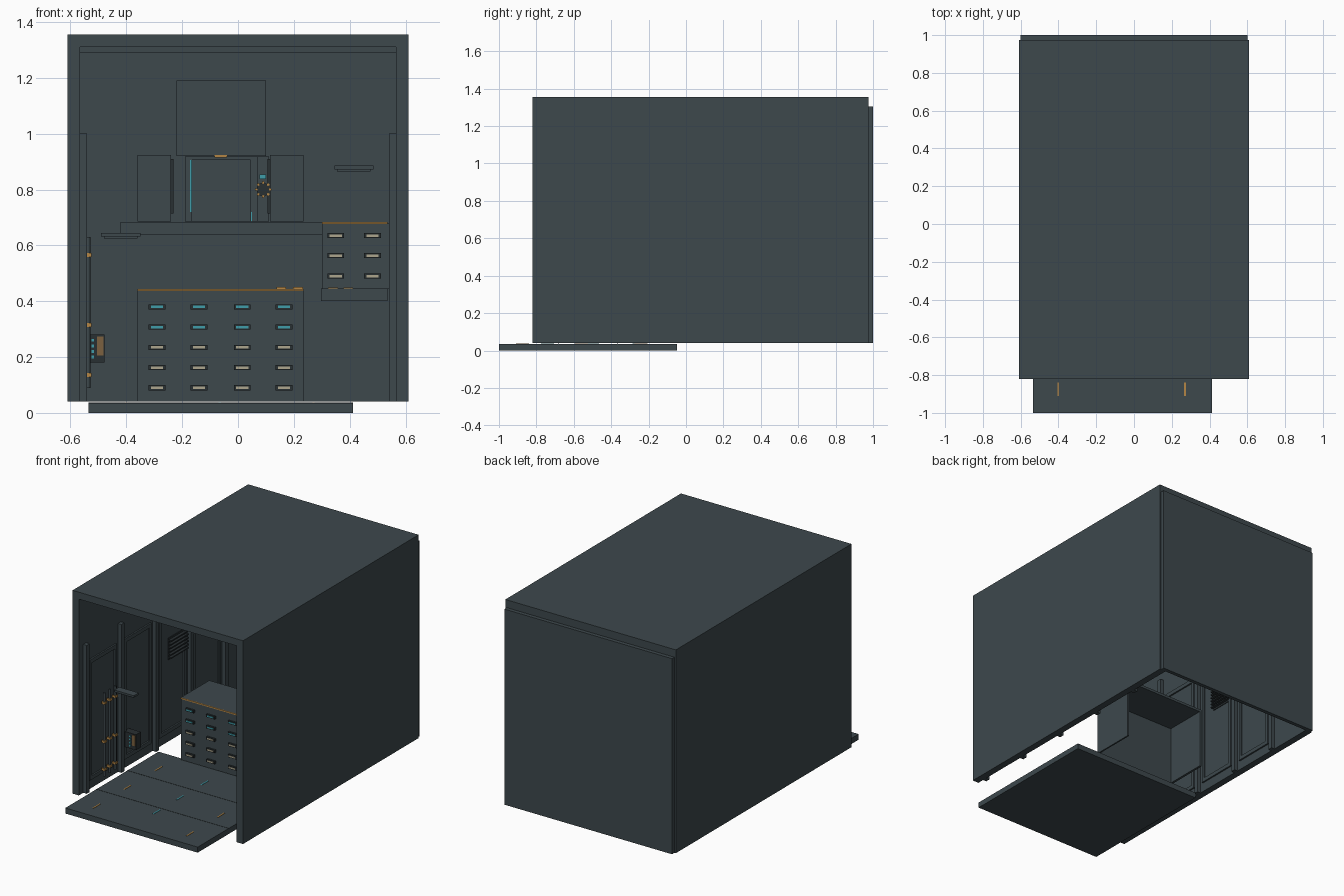
import bpy, bmesh, math
from mathutils import Vector

old = bpy.data.objects.get("Cube")
if old:
    bpy.data.objects.remove(old, do_unlink=True)


def material(name, colour):
    m = bpy.data.materials.new(name)
    m.use_nodes = True
    m.diffuse_color = (*colour, 1)
    m.node_tree.nodes["Principled BSDF"].inputs["Base Color"].default_value = (*colour, 1)
    return m


slate = material("slate", (0.047, 0.065, 0.073))
dark = material("dark_slate", (0.022, 0.029, 0.032))
amber = material("amber", (0.46, 0.24, 0.06))
cyan = material("cyan", (0.05, 0.34, 0.40))
tan = material("pale_tan", (0.42, 0.38, 0.27))
brown = material("brown", (0.20, 0.12, 0.05))


def finish(name, bm, mat):
    mesh = bpy.data.meshes.new(name)
    bm.to_mesh(mesh)
    bm.free()
    mesh.materials.append(mat)
    obj = bpy.data.objects.new(name, mesh)
    bpy.context.collection.objects.link(obj)
    return obj


def boxes(name, spans, mat=slate):
    """One object made of boxes, each given as (x0, x1), (y0, y1), (z0, z1)."""
    bm = bmesh.new()
    for span in spans:
        lo, hi = zip(*span)
        mid = (Vector(lo) + Vector(hi)) / 2
        for v in bmesh.ops.create_cube(bm, size=1)["verts"]:
            v.co = mid + Vector(c * (h - l) for c, l, h in zip(v.co, lo, hi))
    return finish(name, bm, mat)


def around(c, w):
    return (c - w / 2, c + w / 2)


def cylinders(name, centres, radius, depth, axis, mat, sides=12):
    bm = bmesh.new()
    turn = Vector((0, 0, 1)).rotation_difference(Vector(axis)).to_matrix()
    for c in centres:
        made = bmesh.ops.create_cone(bm, cap_ends=True, segments=sides,
                                     radius1=radius, radius2=radius, depth=depth)
        for v in made["verts"]:
            v.co = turn @ v.co + Vector(c)
    return finish(name, bm, mat)


# Outer shell, open at the front and underneath
TOP, BASE, FRONT, BACK = 1.31, 0.04, -0.82, 0.975
WALL = (0.565, 0.61)
boxes("roof", [((-0.61, 0.61), (FRONT, BACK), (TOP, 1.355))])
boxes("back_wall", [((-0.6, 0.6), (BACK, 1.0), (BASE, 1.305))])
boxes("ceiling_beam", [((-0.565, 0.565), (0.93, BACK), (1.29, TOP))])

# Side walls with posts and framed panels
posts = [-0.76 + 0.355 * i for i in range(5)]
for side, s in (("left", 1), ("right", -1)):
    def wall_x(a, b):
        return tuple(sorted((s * a, s * b)))
    boxes(side + "_wall", [(wall_x(*WALL), (FRONT, BACK), (BASE, TOP))])
    boxes(side + "_posts", [(wall_x(0.54, 0.566), around(y, 0.03), (BASE, 1.0)) for y in posts])
    frame = []
    for a, b in zip(posts, posts[1:]):
        y0, y1 = a + 0.04, b - 0.04
        x = wall_x(0.555, 0.566)
        frame += [(x, (y0, y1), (0.10, 0.125)), (x, (y0, y1), (0.855, 0.88)),
                  (x, (y0, y0 + 0.02), (0.125, 0.855)), (x, (y1 - 0.02, y1), (0.125, 0.855))]
    boxes(side + "_panel_frames", frame)

# Louvred vent on the right wall
boxes("vent_back", [((-0.566, -0.56), (0.09, 0.27), (0.57, 0.71))], dark)
boxes("vent_louvres", [((-0.56, -0.542), (0.09, 0.27), around(0.585 + 0.022 * i, 0.008))
                       for i in range(6)], dark)

# Wall rods with clamps
rod_y = (-0.60, -0.545, -0.49)
cylinders("wall_rods", [(-0.537, y, 0.36) for y in rod_y], 0.008, 0.54, (0, 0, 1), slate)
boxes("rod_clamps", [((-0.55, -0.525), around(y, 0.024), around(z, 0.014))
                     for y in rod_y for z in (0.135, 0.315, 0.565)], amber)

# Control box
boxes("control_box", [((-0.566, -0.478), (-0.36, -0.31), (0.18, 0.28))], dark)
boxes("control_box_face", [((-0.505, -0.482), (-0.364, -0.36), (0.205, 0.273))], brown)
boxes("control_lights", [((-0.525, -0.515), (-0.364, -0.36), around(0.2 + 0.02 * i, 0.01))
                         for i in range(4)], cyan)

# Small floating shelves
boxes("right_shelf", [((-0.49, -0.35), (-0.565, -0.515), (0.632, 0.645)),
                      ((-0.48, -0.36), (-0.555, -0.525), (0.625, 0.632))])
boxes("left_shelf", [((0.345, 0.485), (0.3, 0.35), (0.872, 0.886)),
                     ((0.355, 0.475), (0.31, 0.34), (0.865, 0.872))])

# Floor ramp of three planks with inlaid marks
RX, RY, RZ = (-0.535, 0.412), (-1.0, -0.048), 0.036
boxes("ramp", [(RX, RY, (0, RZ))])
third = (RY[1] - RY[0]) / 3
boxes("ramp_seams", [(RX, around(RY[0] + third * i, 0.005), (RZ - 0.002, RZ + 0.001))
                     for i in (1, 2)], dark)
boxes("ramp_amber_marks", [(around(x, 0.008), around(y, 0.07), (RZ - 0.002, RZ + 0.002))
                           for x in (-0.4, 0.27) for y in (-0.875, -0.56, -0.24)], amber)
boxes("ramp_cyan_marks", [(around(-0.065, 0.008), around(y, 0.07), (RZ - 0.002, RZ + 0.002))
                          for y in (-0.74, -0.5, -0.25)], cyan)


def handles(name, xs, zs, y, mat):
    boxes(name + "_surrounds", [(around(x, 0.06), (y - 0.012, y), around(z, 0.018))
                                for x in xs for z in zs], dark)
    boxes(name + "_inserts", [(around(x, 0.044), (y - 0.015, y - 0.011), around(z, 0.009))
                              for x in xs for z in zs], mat)


# Large drawer cabinet, hollow behind
CY = (-0.07, 0.22)
boxes("drawer_cabinet", [((-0.345, 0.225), (CY[0], CY[0] + 0.012), (BASE, 0.435)),
                         ((-0.36, -0.345), CY, (BASE, 0.435)),
                         ((0.225, 0.235), CY, (BASE, 0.435)),
                         ((-0.36, 0.235), CY, (0.425, 0.442))])
boxes("drawer_cabinet_trim", [((-0.36, 0.235), (CY[0] - 0.006, CY[0]), (0.436, 0.444))], amber)
columns = (-0.29, -0.14, 0.015, 0.165)
rows = [0.09 + 0.0725 * i for i in range(5)]
handles("lower_handles", columns, rows[:3], CY[0], tan)
handles("upper_handles", columns, rows[3:], CY[0], cyan)

# Workbench and small drawer cabinet at the back
boxes("workbench", [((-0.42, 0.3), (0.66, BACK), (0.638, 0.683))])
SY = 0.6
boxes("small_cabinet", [((0.3, 0.54), (SY, BACK), (0.445, 0.68))])
boxes("small_cabinet_base", [((0.298, 0.536), (SY - 0.02, BACK), (0.4, 0.445))])
boxes("small_cabinet_trim", [((0.3, 0.536), (SY - 0.006, SY), (0.676, 0.684))], amber)
boxes("small_cabinet_tags", [(around(x, 0.035), (SY - 0.02, SY), (0.445, 0.449))
                             for x in (0.34, 0.395)], amber)
boxes("large_cabinet_tags", [(around(x, 0.035), (0.55, 0.58), (0.444, 0.45))
                             for x in (0.155, 0.215)], amber)
handles("small_handles", (0.35, 0.482), (0.49, 0.563, 0.635), SY, tan)

# Wall locker with open alcove, raised lid and opened doors
LY = 0.78
boxes("locker_frame", [((-0.19, -0.165), (LY, BACK), (0.685, 0.918)),
                       ((0.045, 0.07), (LY, BACK), (0.685, 0.918)),
                       ((-0.19, 0.07), (LY, BACK), (0.905, 0.918))])
boxes("locker_inner_panel", [((-0.165, 0.045), (0.86, BACK), (0.685, 0.905))])
boxes("raised_lid", [((-0.22, 0.10), (LY - 0.02, LY + 0.03), (0.92, 1.19))])
boxes("lid_catch", [((-0.085, -0.04), (LY - 0.024, LY - 0.02), (0.915, 0.923))], amber)
boxes("open_doors", [((-0.36, -0.24), (LY, LY + 0.03), (0.685, 0.923)),
                     ((0.115, 0.235), (LY, LY + 0.03), (0.685, 0.923))])
boxes("door_hinges", [(around(x, 0.01), (LY - 0.01, LY + 0.02), (0.715, 0.91))
                      for x in (-0.236, 0.111)], dark)
boxes("alcove_lights", [((-0.172, -0.166), (LY - 0.004, LY), (0.72, 0.905)),
                        ((0.046, 0.05), (LY - 0.004, LY), (0.685, 0.72))], cyan)

# Hand wheel and indicator on the locker
boxes("wheel_mount", [((0.07, 0.111), (LY + 0.01, BACK), (0.685, 0.918))])
rim = [(0.09 + 0.025 * math.cos(i * math.pi / 4), LY - 0.006, 0.8 + 0.025 * math.sin(i * math.pi / 4))
       for i in range(8)]
cylinders("wheel_hub", [(0.09, LY, 0.8)], 0.024, 0.02, (0, 1, 0), dark)
cylinders("wheel_studs", rim, 0.005, 0.016, (0, 1, 0), amber, 6)
boxes("indicator", [((0.077, 0.101), (LY, LY + 0.01), (0.838, 0.853))], cyan)
